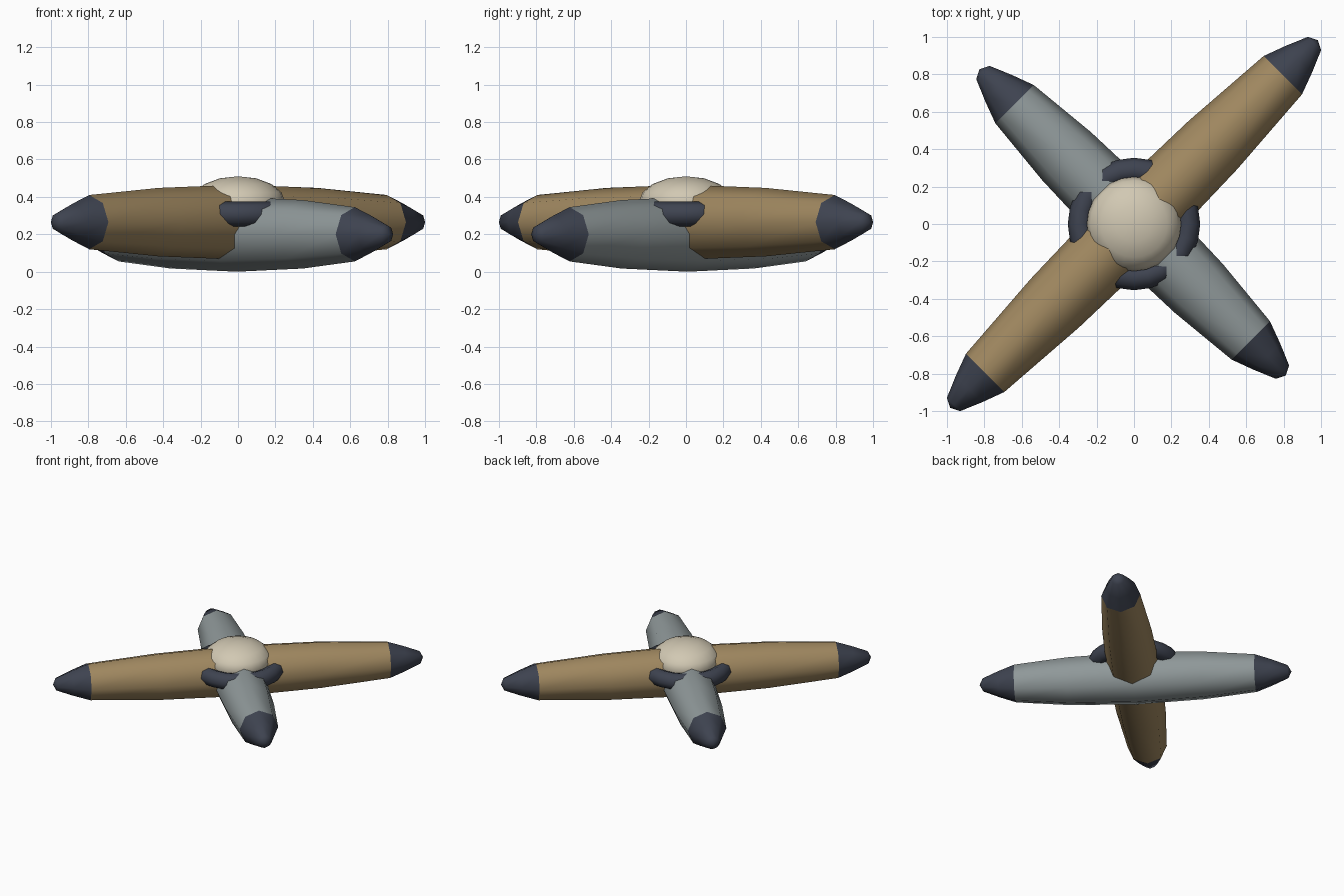
import bpy, math
from mathutils import Matrix

if "Cube" in bpy.data.objects:
    bpy.data.objects.remove(bpy.data.objects["Cube"])


def material(name, rgb):
    m = bpy.data.materials.new(name)
    m.diffuse_color = (*rgb, 1)
    m.use_nodes = True
    m.node_tree.nodes["Principled BSDF"].inputs["Base Color"].default_value = m.diffuse_color
    return m


TAN = material("tan", (0.352, 0.246, 0.117))
GREY = material("grey", (0.275, 0.314, 0.319))
DARK = material("dark_slate", (0.048, 0.056, 0.080))
CREAM = material("cream", (0.640, 0.580, 0.450))


def finish(ob, name, mat, angle=50):
    ob.name = name
    ob.data.materials.append(mat)
    bpy.ops.object.select_all(action='DESELECT')
    ob.select_set(True)
    bpy.context.view_layer.objects.active = ob
    bpy.ops.object.shade_smooth_by_angle(angle=math.radians(angle))


def lathe(name, profile, mat, matrix, sides=8):
    """Revolve (distance, radius) points around local x; radius 0 makes a tip."""
    verts, faces, rings = [], [], []
    for d, r in profile:
        n = sides if r > 0 else 1
        rings.append(range(len(verts), len(verts) + n))
        for i in range(n):
            a = 2 * math.pi * i / sides
            verts.append((d, r * math.cos(a), r * math.sin(a)))
    for a, b in zip(rings, rings[1:]):
        for i in range(sides):
            j = (i + 1) % sides
            if len(b) == 1:
                faces.append((a[i], a[j], b[0]))
            else:
                faces.append((a[i], a[j], b[j], b[i]))
    me = bpy.data.meshes.new(name)
    me.from_pydata(verts, [], [f[::-1] for f in faces])
    me.transform(matrix)
    ob = bpy.data.objects.new(name, me)
    bpy.context.collection.objects.link(ob)
    finish(ob, name, mat)


def beam(name, mat, center, heading, half, bulge):
    """Tapered octagonal beam with a blunt dark cap at each end."""
    turn = Matrix.Translation(center) @ Matrix.Rotation(math.radians(heading), 4, 'Z')
    body = [(-half, .145), (-bulge, .183), (0, .2), (bulge, .183), (half, .145)]
    lathe(name, body, mat, turn)
    cap = [(half, .145), (half + .122, .1), (half + .24, .05), (half + .265, 0)]
    for side, spin in (("front", 180), ("back", 0)):
        lathe(f"{name}_{side}_cap", cap, DARK,
              turn @ Matrix.Rotation(math.radians(spin), 4, 'Z'))


# Two crossed beams, the longer one lying slightly higher
beam("long_beam", TAN, (0, 0, .265), 45, 1.125, .6)
beam("short_beam", GREY, (-.007, .009, .2), 135, .893, .5)

# Collar ring showing between the beams
bpy.ops.mesh.primitive_torus_add(major_segments=24, minor_segments=8,
                                 major_radius=.288, minor_radius=.066,
                                 location=(0, 0, .308))
finish(bpy.context.object, "collar_ring", DARK)

# Flattened dome over the crossing
bpy.ops.mesh.primitive_uv_sphere_add(segments=24, ring_count=8, radius=1,
                                     location=(0, 0, .37))
dome = bpy.context.object
dome.scale = (.252, .252, .14)
bpy.ops.object.transform_apply(location=False, rotation=False, scale=True)
finish(dome, "center_dome", CREAM)
